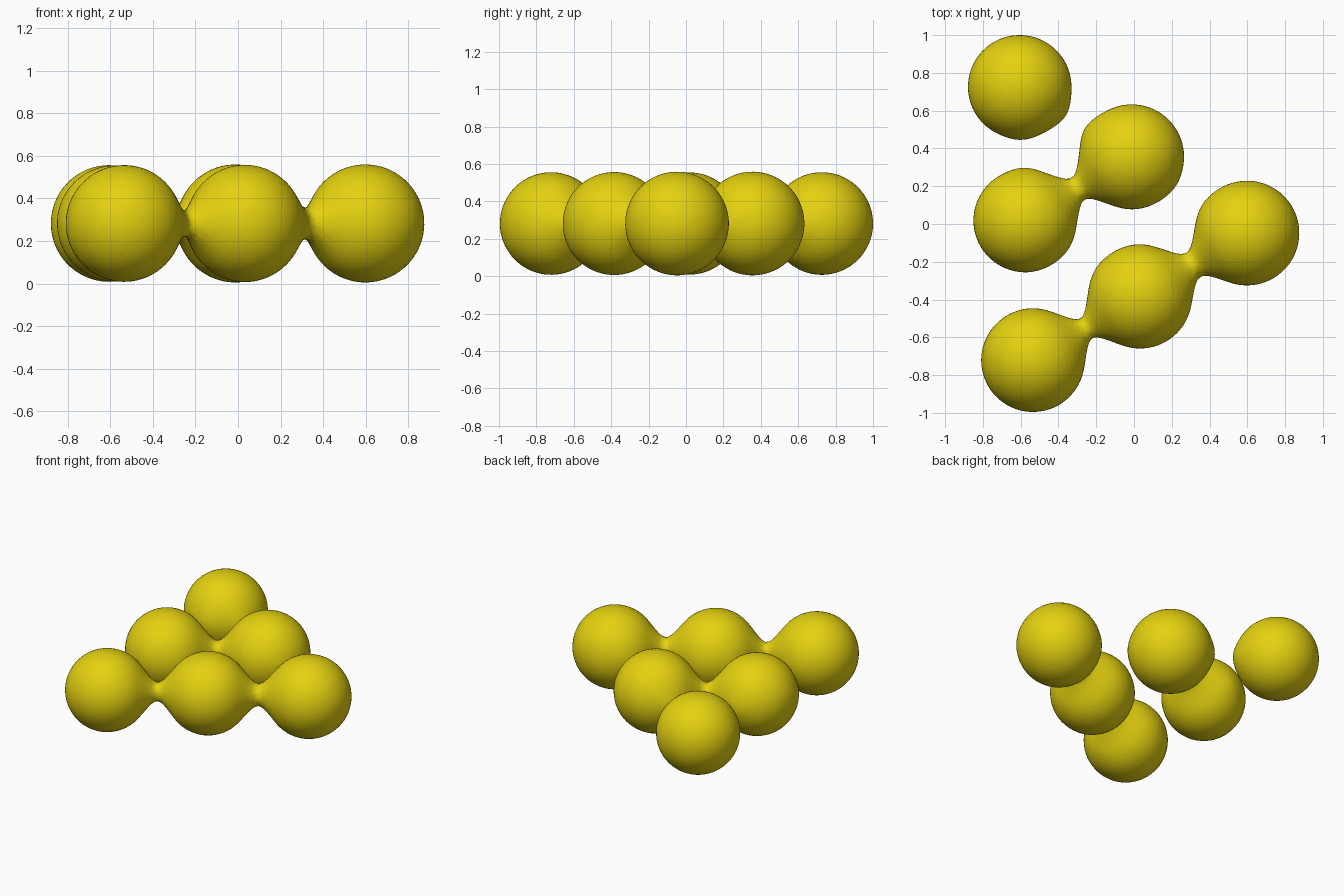
import bpy

if "Cube" in bpy.data.objects:
    bpy.data.objects.remove(bpy.data.objects["Cube"])

# ball centres (x, y) and visible radius
BALLS = [
    (-0.605, 0.726, 0.274),
    (-0.577, 0.018, 0.273),
    (-0.012, 0.356, 0.277),
    (-0.535, -0.721, 0.274),
    (0.032, -0.384, 0.275),
    (0.598, -0.048, 0.277),
]
HEIGHT = 0.282
STIFFNESS = 1.712
FALLOFF = 0.543   # visible radius / field radius

# fluid balls that melt together where they nearly touch
meta = bpy.data.metaballs.new("ball_field")
meta.resolution = meta.render_resolution = 0.022
meta.threshold = 0.6
for x, y, r in BALLS:
    e = meta.elements.new(type='BALL')
    e.co = (x, y, HEIGHT)
    e.radius = r / FALLOFF
    e.stiffness = STIFFNESS
field = bpy.data.objects.new("ball_field", meta)
bpy.context.collection.objects.link(field)
bpy.context.view_layer.update()

# freeze to a smooth mesh
dg = bpy.context.evaluated_depsgraph_get()
mesh = bpy.data.meshes.new_from_object(field.evaluated_get(dg))
bpy.data.objects.remove(field)
mesh.name = "merged_balls"
balls = bpy.data.objects.new("merged_balls", mesh)
bpy.context.collection.objects.link(balls)
mesh.shade_smooth()

# yellow skin
yellow = bpy.data.materials.new("yellow")
yellow.diffuse_color = (0.78, 0.64, 0.005, 1)
yellow.use_nodes = True
yellow.node_tree.nodes["Principled BSDF"].inputs["Base Color"].default_value = yellow.diffuse_color
mesh.materials.clear()
mesh.materials.append(yellow)
for p in mesh.polygons:
    p.material_index = 0

zs = [c for v in mesh.vertices for c in (v.co.z,)]
print(len(mesh.polygons), min(zs), max(zs))
